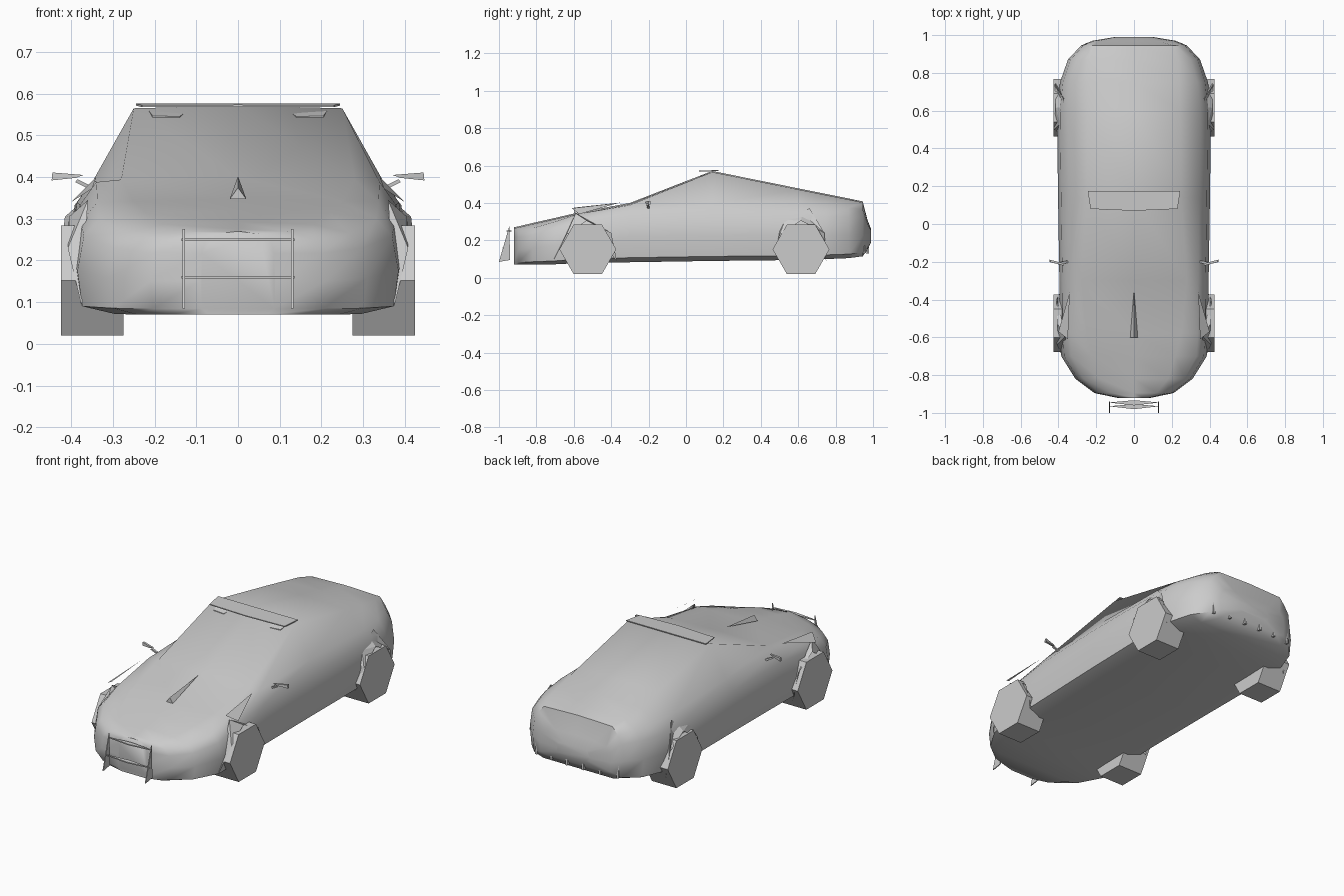
import bpy, bmesh, math
from mathutils import Matrix, Vector


def mesh_object(name, verts, faces, mirror=False):
    bm = bmesh.new()
    for sx in ((1, -1) if mirror else (1,)):
        vs = [bm.verts.new((sx * x, y, z)) for x, y, z in verts]
        for f in faces:
            bm.faces.new([vs[i] for i in (f if sx > 0 else f[::-1])])
    bmesh.ops.recalc_face_normals(bm, faces=bm.faces)
    me = bpy.data.meshes.new(name)
    bm.to_mesh(me)
    bm.free()
    ob = bpy.data.objects.new(name, me)
    bpy.context.collection.objects.link(ob)
    return ob


def smooth(ob, angle):
    bpy.ops.object.select_all(action='DESELECT')
    ob.select_set(True)
    bpy.context.view_layer.objects.active = ob
    bpy.ops.object.shade_smooth_by_angle(angle=math.radians(angle))


def plate(name, pts, thick, mirror=False):
    """Extrude a 3D polygon by a thickness vector into a closed thin part."""
    n = len(pts)
    t = Vector(thick) / 2
    v = [tuple(Vector(p) - t) for p in pts] + [tuple(Vector(p) + t) for p in pts]
    f = [tuple(range(n)), tuple(range(2 * n - 1, n - 1, -1))]
    f += [(i, (i + 1) % n, n + (i + 1) % n, n + i) for i in range(n)]
    return mesh_object(name, v, f, mirror)


# Body loft: y, half width, bottom z, belt z, top half width, top z
sections = [
    (-0.92, 0.09, 0.07, 0.250, 0.05, 0.270),
    (-0.895, 0.21, 0.07, 0.250, 0.12, 0.275),
    (-0.82, 0.31, 0.07, 0.265, 0.18, 0.293),
    (-0.70, 0.385, 0.072, 0.300, 0.22, 0.320),
    (-0.58, 0.392, 0.078, 0.340, 0.25, 0.348),
    (-0.30, 0.395, 0.083, 0.388, 0.28, 0.400),
    (0.14, 0.402, 0.09, 0.395, 0.25, 0.571),
    (0.60, 0.408, 0.095, 0.385, 0.245, 0.478),
    (0.75, 0.392, 0.10, 0.38, 0.24, 0.448),
    (0.87, 0.350, 0.105, 0.375, 0.235, 0.424),
    (0.945, 0.28, 0.115, 0.365, 0.21, 0.408),
    (0.97, 0.22, 0.15, 0.290, 0.12, 0.310),
    (0.99, 0.10, 0.19, 0.25, 0.05, 0.26),
]
verts, faces = [], []
for y, w, zb, zs, wt, zt in sections:
    h = zs - zb
    half = [(0.77 * w, zb), (0.97 * w, zb + 0.08 * h), (w, zb + 0.45 * h),
            (0.96 * w, zb + 0.82 * h), (0.86 * w, zs), (wt, zt - 0.006)]
    ring = half + [(0, zt)] + [(-x, z) for x, z in half[::-1]]
    verts += [(x, y, z) for x, z in ring]
n = 13
for s in range(len(sections) - 1):
    for i in range(n):
        a, b = s * n + i, s * n + (i + 1) % n
        faces.append((a, b, b + n, a + n))
faces += [tuple(range(n)), tuple(range(len(verts) - n, len(verts)))]
smooth(mesh_object("body", verts, faces), 50)

# Hexagonal wheels
for label, y in (("front", -0.525), ("rear", 0.615)):
    for side, sx in (("right", 1), ("left", -1)):
        bm = bmesh.new()
        bmesh.ops.create_cone(bm, cap_ends=True, segments=6, radius1=0.152,
                              radius2=0.152, depth=0.15)
        bm.transform(Matrix.Translation((sx * 0.35, y, 0.152))
                     @ Matrix.Rotation(math.pi / 2, 4, 'Y'))
        for v in bm.verts:   # keep a vertex at the ground
            v.co.y = y + (v.co.y - y)
        me = bpy.data.meshes.new(label + "_wheel")
        bm.to_mesh(me)
        bm.free()
        ob = bpy.data.objects.new(f"{label}_{side}_wheel", me)
        bpy.context.collection.objects.link(ob)

# Faceted wheel arches
mesh_object("front_fender",
            [(0.375, -0.71, 0.09), (0.36, -0.59, 0.345), (0.408, -0.64, 0.23),
             (0.405, -0.53, 0.305), (0.41, -0.40, 0.24), (0.395, -0.37, 0.09),
             (0.34, -0.36, 0.40), (0.35, -0.61, 0.372), (0.40, -0.57, 0.34)],
            [(0, 2, 1), (2, 3, 1), (3, 4, 1), (4, 5, 1), (7, 8, 6)], True)
mesh_object("rear_fender",
            [(0.385, 0.47, 0.10), (0.40, 0.50, 0.25), (0.39, 0.53, 0.31),
             (0.37, 0.62, 0.345), (0.415, 0.615, 0.305), (0.37, 0.66, 0.372),
             (0.42, 0.74, 0.24), (0.40, 0.75, 0.09), (0.424, 0.50, 0.23)],
            [(0, 8, 1), (1, 8, 2), (2, 8, 4), (2, 4, 3), (3, 4, 6), (3, 6, 5),
             (5, 6, 7)], True)

# Blade over the windscreen and its two pads
plate("roof_blade", [(-0.23, 0.08, 0.570), (0, 0.07, 0.571), (0.23, 0.08, 0.570),
                     (0.245, 0.175, 0.574), (-0.245, 0.175, 0.574)], (0, 0, 0.005))
plate("roof_pad", [(0.14, 0.075, 0.541), (0.205, 0.08, 0.543), (0.215, 0.13, 0.557),
                   (0.12, 0.13, 0.557)], (0, 0, 0.008), True)

# Bonnet fin
mesh_object("bonnet_fin", [(-0.02, -0.60, 0.347), (0.02, -0.60, 0.347),
                           (0, -0.60, 0.375), (0, -0.35, 0.402)],
            [(0, 1, 2), (1, 3, 2), (0, 2, 3), (0, 3, 1)])

# Side mirrors on short stalks
plate("mirror", [(0.37, -0.215, 0.405), (0.445, -0.195, 0.411),
                 (0.447, -0.195, 0.392), (0.39, -0.21, 0.398)], (0, 0.012, 0), True)
plate("mirror_stalk", [(0.345, -0.20, 0.375), (0.385, -0.205, 0.395),
                       (0.39, -0.205, 0.388), (0.355, -0.20, 0.370)],
      (0, 0.012, 0), True)

# Front guard: two upright fins and two bars
plate("guard_fin", [(0.13, -1.0, 0.085), (0.13, -0.94, 0.095), (0.13, -0.945, 0.275)],
      (0.005, 0, 0), True)
for name, y, z in (("upper_bar", -0.945, 0.25), ("lower_bar", -0.965, 0.16)):
    plate(name, [(-0.135, y, z), (0, y - 0.015, z), (0.135, y, z), (0, y + 0.012, z)],
          (0, 0, 0.006))

# Row of fins under the tail
for i in range(6):
    x = -0.25 + 0.1 * i
    dy = -0.35 * x * x
    plate(f"diffuser_fin_{i}", [(x, 0.94 + dy, 0.135), (x, 0.98 + dy, 0.13),
                                (x, 0.975 + dy, 0.215)], (0.012, 0, 0))
